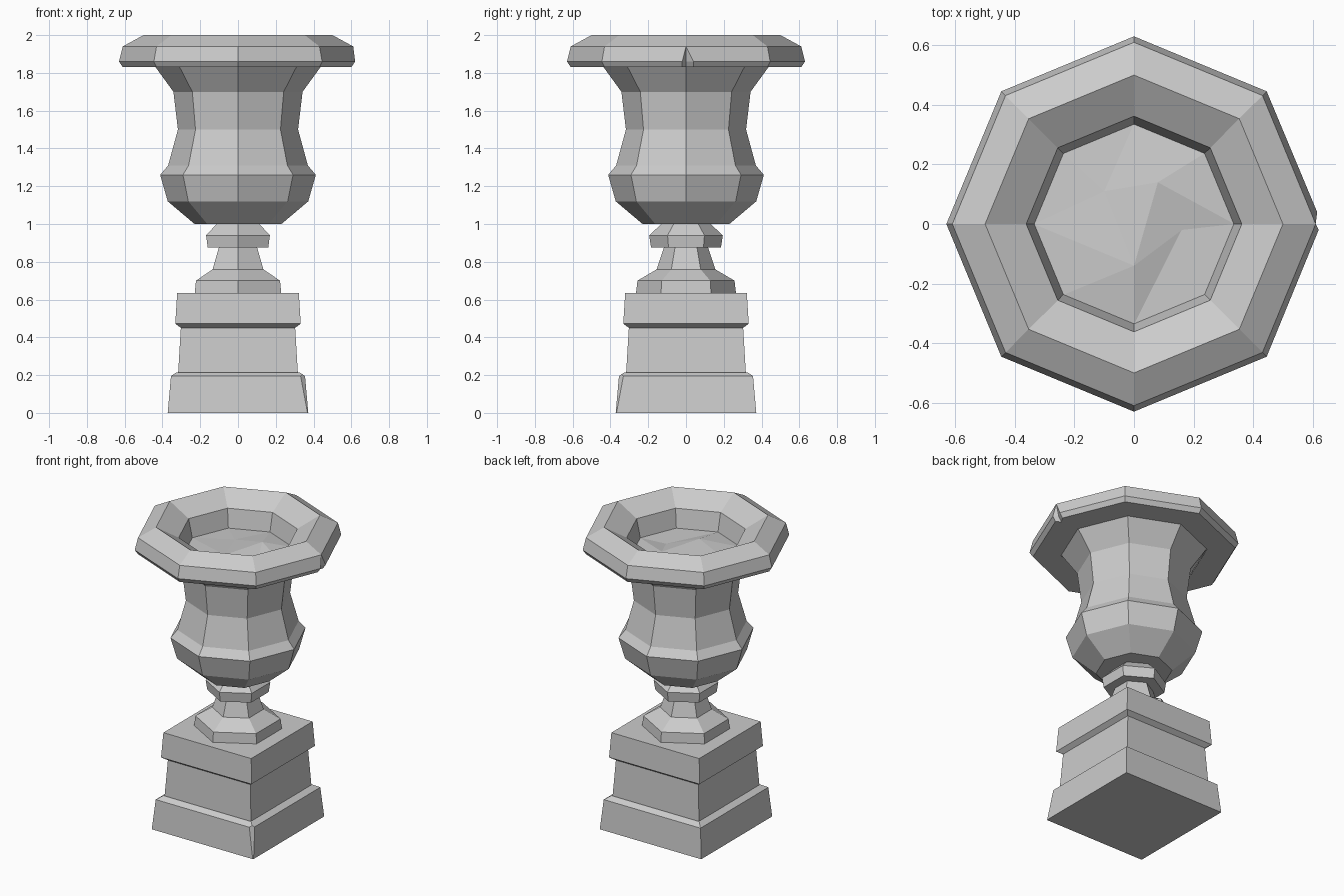
import bpy, bmesh
from math import cos, sin, pi, sqrt
from mathutils import Vector

cube = bpy.data.objects.get("Cube")
if cube:
    bpy.data.objects.remove(cube)

stone = bpy.data.materials.new("grey stone")
stone.use_nodes = True
grey = (0.6, 0.6, 0.6, 1)
stone.diffuse_color = grey
stone.node_tree.nodes["Principled BSDF"].inputs["Base Color"].default_value = grey


def finish(name, bm):
    bmesh.ops.remove_doubles(bm, verts=bm.verts, dist=0.0005)
    bmesh.ops.recalc_face_normals(bm, faces=bm.faces)
    mesh = bpy.data.meshes.new(name)
    bm.to_mesh(mesh)
    bm.free()
    mesh.materials.append(stone)
    obj = bpy.data.objects.new(name, mesh)
    bpy.context.collection.objects.link(obj)
    return obj


def ring(radius, z, sides, turn=0):
    return [Vector((radius * cos(turn + 2 * pi * i / sides),
                    radius * sin(turn + 2 * pi * i / sides), z)) for i in range(sides)]


def loft(bm, rings, bottom=True, top=True):
    """Skin closed loops of points; optionally cap both ends."""
    loops = [[bm.verts.new(p) for p in r] for r in rings]
    n = len(loops[0])
    for a, b in zip(loops, loops[1:]):
        for i in range(n):
            j = (i + 1) % n
            bm.faces.new((a[i], a[j], b[j], b[i]))
    if bottom:
        bm.faces.new(loops[0][::-1])
    if top:
        bm.faces.new(loops[-1])
    return loops


def turned(name, profile, sides, turn=0, grow=1, chip=None):
    bm = bmesh.new()
    loft(bm, [ring(r * grow, z, sides, turn) for r, z in profile])
    if chip:
        # slice one corner away and close the cut
        point, normal = chip
        bmesh.ops.bisect_plane(bm, geom=bm.verts[:] + bm.edges[:] + bm.faces[:],
                               plane_co=point, plane_no=normal, clear_outer=True)
        bmesh.ops.holes_fill(bm, edges=[e for e in bm.edges if e.is_boundary])
    return finish(name, bm)


# Square pedestal: profile values are half widths
turned("pedestal_foot", [(0.372, 0), (0.355, 0.195), (0.325, 0.215)], 4, pi / 4, sqrt(2),
       chip=((0.37, -0.37, 0), (1, -1, 0.275)))
turned("pedestal_body", [(0.317, 0.21), (0.302, 0.46)], 4, pi / 4, sqrt(2))
turned("pedestal_cap", [(0.302, 0.45), (0.332, 0.472), (0.322, 0.635)], 4, pi / 4, sqrt(2))

# Six sided stem with a collar
turned("stem", [(0.265, 0.63), (0.257, 0.70), (0.155, 0.76), (0.117, 0.875),
                (0.185, 0.875), (0.195, 0.94), (0.125, 1.005)], 6, pi / 2)

# Eight sided bowl
bm = bmesh.new()
loft(bm, [ring(r, z, 8) for r, z in [(0.23, 1.0), (0.372, 1.12), (0.412, 1.26), (0.37, 1.31),
                                     (0.318, 1.5), (0.342, 1.7), (0.44, 1.835)]], top=False)
finish("bowl", bm)

# Rim, with a small notch on the left corner, running down inside the mouth
bm = bmesh.new()
rings = []
for r, z in [(0.44, 1.83), (0.61, 1.83), (0.63, 1.86), (0.61, 1.94),
             (0.5, 2.0), (0.362, 1.92), (0.335, 1.80)]:
    pts = ring(r, z, 8)
    corner = pts[0]
    if 0.6 < r and z < 1.9:
        notch = [corner + Vector(d) for d in ((-0.01, -0.02, 0), (-0.04, 0, 0), (-0.015, 0.04, 0))]
    else:
        notch = [corner.copy() for _ in range(3)]
    rings.append(notch + pts[1:])
loft(bm, rings, bottom=False, top=False)
bmesh.ops.remove_doubles(bm, verts=bm.verts, dist=0.0005)
bmesh.ops.dissolve_degenerate(bm, edges=bm.edges, dist=0.0005)
finish("rim", bm)

# Uneven soil inside the bowl
bm = bmesh.new()
edge = [bm.verts.new(p) for p in ring(0.337, 1.80, 8)]
lumps = [bm.verts.new(p) for p in ((0.08, 0.14, 1.83), (-0.1, 0.11, 1.81),
                                   (0, -0.14, 1.83), (0.16, -0.02, 1.80))]
for i in range(8):
    j = i // 2
    bm.faces.new((edge[i], edge[(i + 1) % 8], lumps[j]))
    if i % 2:
        bm.faces.new((lumps[j], edge[(i + 1) % 8], lumps[(j + 1) % 4]))
bm.faces.new((lumps[0], lumps[1], lumps[2]))
bm.faces.new((lumps[0], lumps[2], lumps[3]))
finish("soil", bm)
